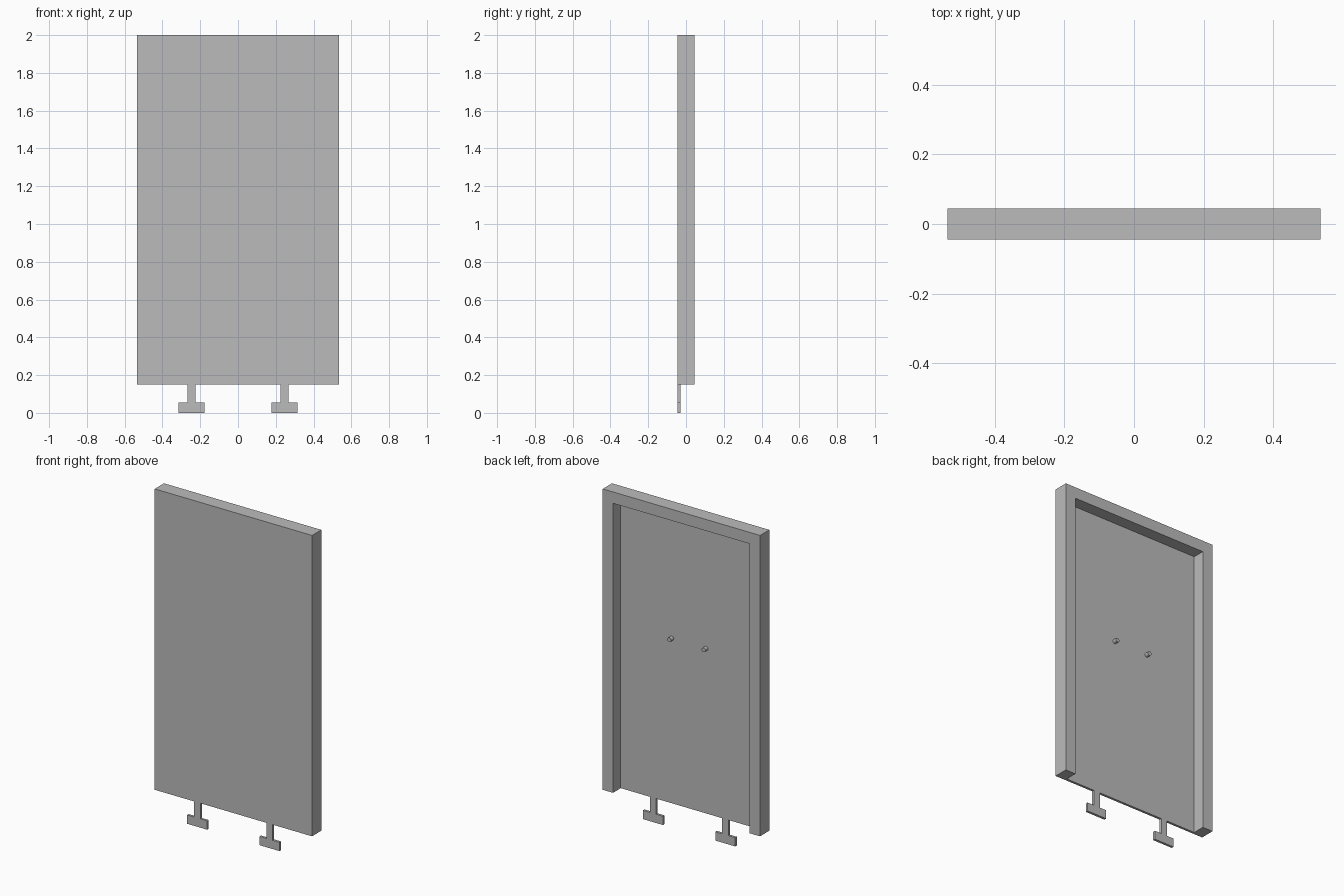
import bpy
import bmesh
from math import radians
from mathutils import Matrix

cube = bpy.data.objects.get("Cube")
if cube:
    bpy.data.objects.remove(cube, do_unlink=True)

# Single grey material
GREY = (0.5, 0.5, 0.5, 1.0)
grey = bpy.data.materials.new("plain grey")
grey.use_nodes = True
grey.diffuse_color = GREY
grey.node_tree.nodes["Principled BSDF"].inputs["Base Color"].default_value = GREY

# Main sizes
HALF_W, BOTTOM, TOP = 0.535, 0.15, 2.0
FRONT, BACK = -0.045, 0.045
SHEET = 0.015            # thickness of front panel and feet
INNER = FRONT + SHEET    # rear surface of the panel
RIM = 0.07               # width of the rear frame


def finish(name, bm):
    bmesh.ops.recalc_face_normals(bm, faces=bm.faces)
    mesh = bpy.data.meshes.new(name)
    bm.to_mesh(mesh)
    bm.free()
    mesh.materials.append(grey)
    obj = bpy.data.objects.new(name, mesh)
    bpy.context.collection.objects.link(obj)
    return obj


def extrude_outline(name, outline, y0, y1):
    """Extrude an (x, z) outline along y."""
    bm = bmesh.new()
    face = bm.faces.new([bm.verts.new((x, y0, z)) for x, z in outline])
    moved = bmesh.ops.extrude_face_region(bm, geom=[face])["geom"]
    verts = [g for g in moved if isinstance(g, bmesh.types.BMVert)]
    bmesh.ops.translate(bm, verts=verts, vec=(0, y1 - y0, 0))
    return finish(name, bm)


def mirrored(half):
    """Close a half outline by reflecting it across x = 0."""
    return half + [(-x, z) for x, z in reversed(half)]


# Front panel
extrude_outline("front_panel", mirrored([(HALF_W, BOTTOM), (HALF_W, TOP)]), FRONT, INNER)

# Rear frame, open along the bottom
inner_x = HALF_W - RIM
frame = mirrored([(inner_x, TOP - RIM), (inner_x, BOTTOM), (HALF_W, BOTTOM), (HALF_W, TOP)])
extrude_outline("rear_frame", frame, INNER, BACK)

# Inverted T feet and round pegs on both sides
STEM, FOOT, FOOT_H = 0.0215, 0.068, 0.054
foot_outline = mirrored([(FOOT, 0), (FOOT, FOOT_H), (STEM, FOOT_H), (STEM, BOTTOM)])
PEG_R, PEG_LEN = 0.013, 0.027
for side, sign in (("left", 1), ("right", -1)):
    foot = extrude_outline(side + "_foot", foot_outline, FRONT, INNER)
    foot.location.x = sign * 0.246

    bm = bmesh.new()
    bmesh.ops.create_cone(bm, cap_ends=True, segments=16, radius1=PEG_R, radius2=PEG_R,
                          depth=PEG_LEN, matrix=Matrix.Rotation(radians(90), 4, "X"))
    peg = finish(side + "_peg", bm)
    peg.location = (sign * 0.117, INNER + PEG_LEN / 2, 1.165)
